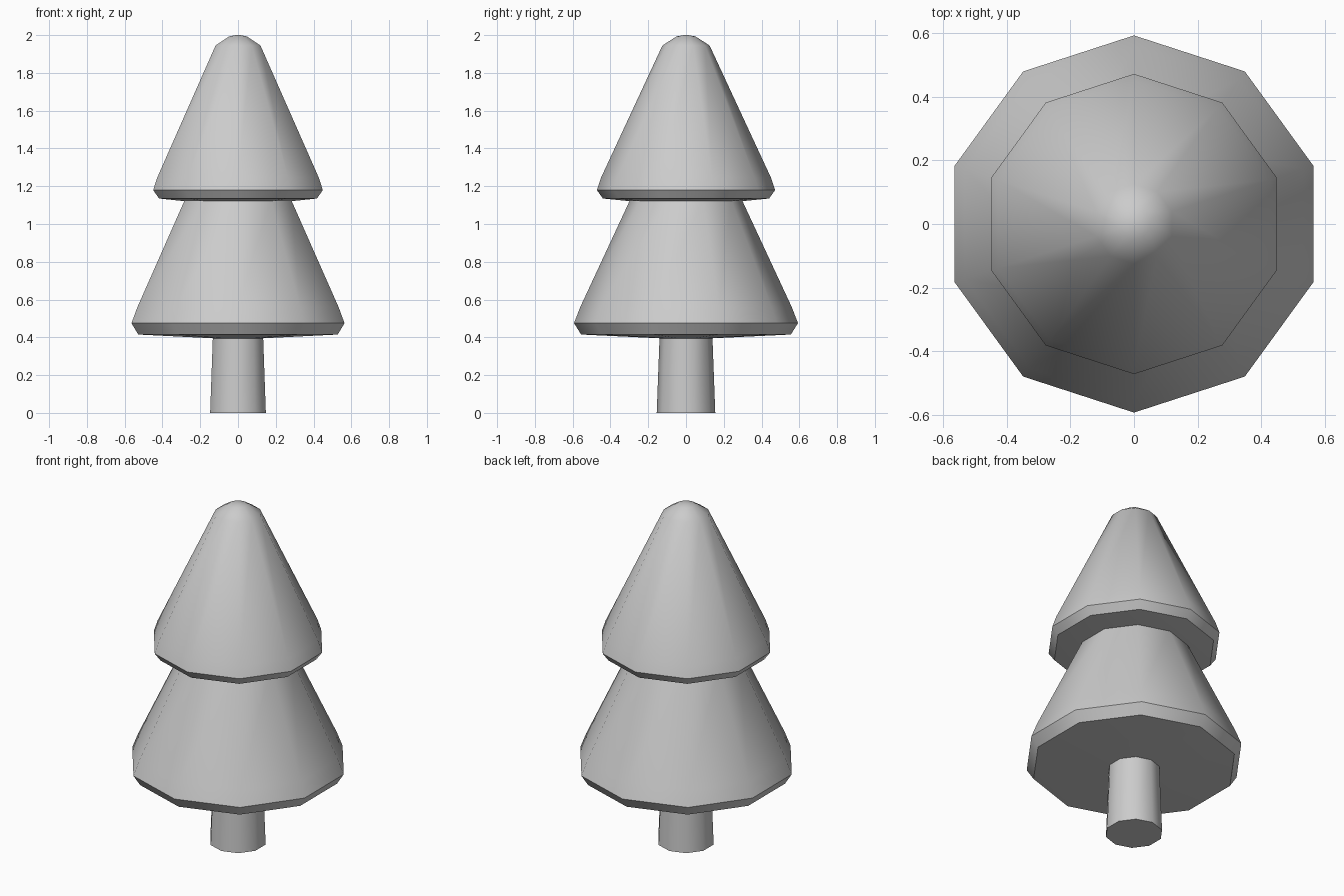
import bpy, bmesh
from math import cos, sin, radians, pi

if "Cube" in bpy.data.objects:
    bpy.data.objects.remove(bpy.data.objects["Cube"])

SIDES = 10


def lathe(name, profile):
    """Spin (radius, z) points, bottom to top, into a closed ten-sided solid."""
    bm = bmesh.new()
    rings = []
    for r, z in profile:
        rings.append([bm.verts.new((r * cos(pi / 2 + 2 * pi * i / SIDES),
                                    r * sin(pi / 2 + 2 * pi * i / SIDES), z))
                      for i in range(SIDES)])
    for low, high in zip(rings, rings[1:]):
        for i in range(SIDES):
            j = (i + 1) % SIDES
            bm.faces.new((low[i], low[j], high[j], high[i]))
    bm.faces.new(rings[0][::-1])
    bm.faces.new(rings[-1])
    mesh = bpy.data.meshes.new(name)
    bm.to_mesh(mesh)
    bm.free()
    obj = bpy.data.objects.new(name, mesh)
    bpy.context.collection.objects.link(obj)
    bpy.ops.object.select_all(action='DESELECT')
    obj.select_set(True)
    bpy.context.view_layer.objects.active = obj
    bpy.ops.object.shade_smooth_by_angle(angle=radians(42))
    return obj


# Tapered trunk
lathe("trunk", [(0.155, 0), (0.14, 0.4)])

# Lower foliage: bevelled rim, top tucked into the upper tier
lathe("lower_foliage", [(0.14, 0.395), (0.555, 0.415), (0.593, 0.475),
                        (0.56, 0.56), (0.295, 1.13)])

# Upper foliage: bevelled rim and rounded tip
lathe("upper_foliage", [(0.29, 1.12), (0.44, 1.135), (0.472, 1.18),
                        (0.45, 1.245), (0.125, 1.945), (0.05, 1.993),
                        (0.012, 2.0)])
